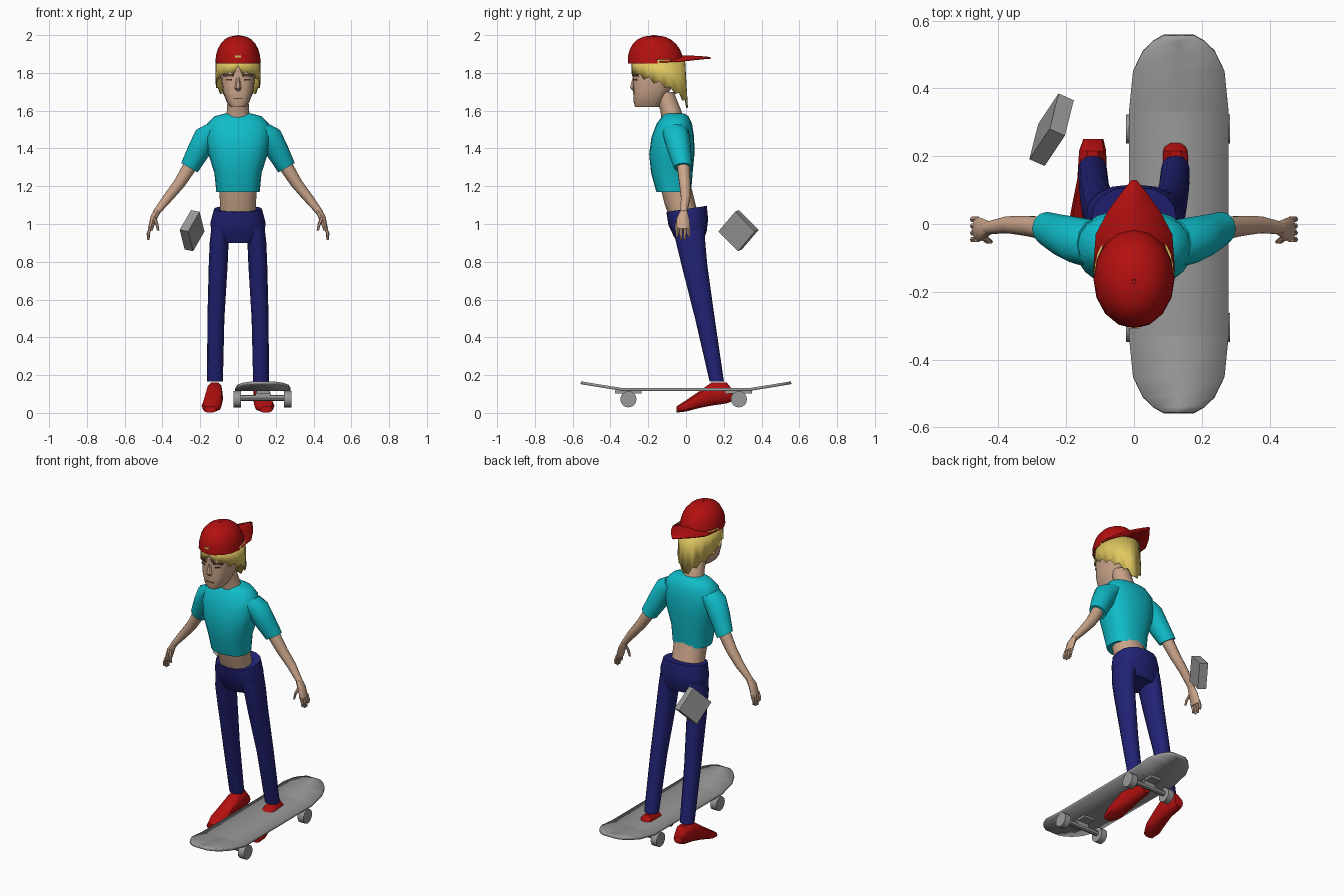
import bpy, bmesh
from math import sin, cos, pi, radians, copysign
from mathutils import Vector, Matrix, Euler

default = bpy.data.objects.get("Cube")
if default:
    bpy.data.objects.remove(default, do_unlink=True)

X, Y, Z = Vector((1, 0, 0)), Vector((0, 1, 0)), Vector((0, 0, 1))


def material(name, red, green, blue):
    mat = bpy.data.materials.new(name)
    mat.use_nodes = True
    mat.diffuse_color = (red, green, blue, 1)
    shader = next(n for n in mat.node_tree.nodes if n.type == 'BSDF_PRINCIPLED')
    shader.inputs["Base Color"].default_value = (red, green, blue, 1)
    return mat


skin = material("skin", .6, .38, .26)
hair_yellow = material("hair yellow", .75, .58, .12)
cap_red = material("red", .45, .005, .005)
shirt_cyan = material("cyan", .005, .5, .58)
trouser_blue = material("navy blue", .016, .016, .18)
board_grey = material("grey", .32, .32, .32)
brow_brown = material("dark brown", .1, .05, .03)


def finish(name, bm, mat, mirror=False, thickness=0, angle=40):
    """Turn a bmesh into a shaded object, optionally mirrored across x."""
    bmesh.ops.recalc_face_normals(bm, faces=bm.faces[:])
    mesh = bpy.data.meshes.new(name)
    bm.to_mesh(mesh)
    bm.free()
    mesh.materials.append(mat)
    obj = bpy.data.objects.new(name, mesh)
    bpy.context.collection.objects.link(obj)
    bpy.ops.object.select_all(action='DESELECT')
    obj.select_set(True)
    bpy.context.view_layer.objects.active = obj
    bpy.ops.object.shade_smooth_by_angle(angle=radians(angle))
    if thickness:
        solid = obj.modifiers.new("thickness", 'SOLIDIFY')
        solid.thickness = thickness
        solid.offset = 0
    if mirror:
        obj.modifiers.new("mirror", 'MIRROR')
    return obj


def loft(name, mat, rings, u=X, v=Y, sides=12, power=1, mirror=False):
    """Skin closed rings given as (x, y, z, radius along u, radius along v)."""
    bm = bmesh.new()
    loops = []
    for x, y, z, a, b in rings:
        loop = []
        for i in range(sides):
            t = 2 * pi * i / sides
            c, s = (copysign(abs(k) ** power, k) for k in (cos(t), sin(t)))
            loop.append(bm.verts.new(Vector((x, y, z)) + u * a * c + v * b * s))
        loops.append(loop)
    for low, high in zip(loops, loops[1:]):
        for i in range(sides):
            j = (i + 1) % sides
            bm.faces.new((low[i], low[j], high[j], high[i]))
    bm.faces.new(loops[0])
    bm.faces.new(loops[-1])
    return finish(name, bm, mat, mirror)


def box(name, mat, centre, size, turn=(0, 0, 0), mirror=False):
    bm = bmesh.new()
    rotation = Euler([radians(a) for a in turn]).to_matrix().to_4x4()
    place = Matrix.Translation(centre) @ rotation @ Matrix.Diagonal((*size, 1))
    bmesh.ops.create_cube(bm, size=1, matrix=place)
    return finish(name, bm, mat, mirror)


def sheet(name, mat, rows, centre_x, droop, thickness):
    """Plate from rows of (y, half width, z), bent down at its sides by droop."""
    bm = bmesh.new()
    previous = None
    for y, half, z in rows:
        row = [bm.verts.new((centre_x + half * k, y, z - droop * abs(half * k)))
               for k in (-1, 0, 1)]
        if previous:
            for i in range(2):
                bm.faces.new((previous[i], previous[i + 1], row[i + 1], row[i]))
        previous = row
    return finish(name, bm, mat, thickness=thickness, angle=5)


# Head, neck and face
loft("head", skin, [
    (0, -.205, 1.62, .04, .065), (0, -.2, 1.645, .06, .077),
    (0, -.185, 1.7, .08, .095), (0, -.16, 1.77, .09, .12),
    (0, -.155, 1.87, .095, .125)], power=.75, sides=16)
loft("neck", skin, [
    (0, -.07, 1.54, .075, .06), (0, -.08, 1.6, .058, .055),
    (0, -.12, 1.7, .055, .055)])
loft("nose", skin, [
    (0, -.278, 1.775, .008, .006), (0, -.282, 1.72, .018, .016),
    (0, -.275, 1.705, .012, .008)], sides=6)
box("eyebrows", brow_brown, (.05, -.269, 1.788), (.056, .009, .012), (0, 0, 27), True)
box("eyes", brow_brown, (.048, -.268, 1.763), (.032, .009, .007), (0, 0, 27), True)
box("mouth", brow_brown, (0, -.276, 1.665), (.05, .006, .005))

# Hair: a shell parted in front, with a ragged hem that lengthens to the back
bm = bmesh.new()
columns = 32
upper, lower = [], []
for i in range(columns):
    t = 2 * pi * i / columns
    turn = min(t, 2 * pi - t)
    hem = 1.8 - .2 * (turn / pi) ** 1.7 + (.018 if i % 2 == 0 else -.006)
    hem = 1.84 if i == 0 else hem
    shrink = 1 - .9 * max(0, 1.74 - hem)
    upper.append(bm.verts.new((.115 * sin(t), -.145 - .137 * cos(t), 1.87)))
    lower.append(bm.verts.new((.117 * sin(t) * shrink, -.14 - .147 * cos(t), hem)))
for i in range(columns):
    j = (i + 1) % columns
    bm.faces.new((upper[i], upper[j], lower[j], lower[i]))
finish("hair", bm, hair_yellow, thickness=.006)

# Backwards cap
dome = [(0, -.16, 1.85, .12, .148)]
for step in range(1, 7):
    t = step / 6 * pi / 2 * .97
    dome.append((0, -.16 - .01 * sin(t), 1.855 + .143 * sin(t),
                 .12 * cos(t) ** .8, .148 * cos(t) ** .8))
loft("cap", cap_red, dome, sides=16)
loft("cap_button", cap_red, [(0, -.17, 1.99, .009, .01), (0, -.17, 2, .006, .007)], sides=8)
box("cap_opening", hair_yellow, (0, -.303, 1.886), (.03, .009, .01))
sheet("cap_brim", cap_red, [
    (-.14, .12, 1.885), (-.03, .112, 1.887), (.04, .075, 1.887),
    (.09, .038, 1.884), (.13, .006, 1.88)], 0, .22, .008)

# Shirt and waist
loft("waist", skin, [
    (0, -.005, 1.03, .1, .08), (0, -.03, 1.1, .095, .082),
    (0, -.055, 1.2, .1, .082)], power=.9)
loft("shirt", shirt_cyan, [
    (0, -.065, 1.17, .115, .092), (0, -.075, 1.27, .125, .11),
    (0, -.075, 1.37, .157, .12), (0, -.07, 1.46, .172, .113),
    (0, -.062, 1.53, .165, .094), (0, -.057, 1.57, .125, .07),
    (0, -.062, 1.585, .07, .052)], power=.85, sides=20)

# Arms hang outward; their rings face along the slope of the arm
across = Vector((.87, 0, .5))
loft("sleeves", shirt_cyan, [
    (.12, -.058, 1.5, .055, .07), (.165, -.05, 1.465, .066, .07),
    (.21, -.035, 1.385, .06, .062), (.257, -.014, 1.298, .05, .05)],
    u=across, mirror=True)
loft("arms", skin, [
    (.245, -.015, 1.32, .038, .036), (.31, -.006, 1.215, .031, .031),
    (.37, -.002, 1.14, .026, .026), (.432, -.012, 1.062, .018, .019)],
    u=across, sides=10, mirror=True)
loft("palms", skin, [
    (.425, -.012, 1.072, .018, .019), (.448, -.016, 1.03, .018, .033),
    (.465, -.016, .97, .013, .038)], u=across, sides=8, mirror=True)
for finger in range(4):
    y = -.046 + .02 * finger
    tip = .915 if finger in (1, 2) else .93
    loft("finger_%d" % (finger + 1), skin, [
        (.462, y, .985, .009, .009), (.475, y, .95, .009, .009),
        (.474, y, tip, .006, .006)], sides=6, mirror=True)
loft("thumbs", skin, [
    (.445, -.038, 1.035, .011, .01), (.43, -.05, 1, .009, .009),
    (.422, -.052, .965, .006, .006)], sides=6, mirror=True)

# Trousers: tilted waistband and hips, then two slanting legs
tilted = Vector((0, 1, .15))
loft("trouser_hips", trouser_blue, [
    (0, .025, .91, .11, .07), (0, .022, .95, .143, .088),
    (0, .012, 1.01, .145, .105), (0, .003, 1.08, .127, .107)],
    v=tilted, power=.85, sides=16)
loft("trouser_legs", trouser_blue, [
    (.122, .163, .165, .042, .038), (.117, .1, .5, .045, .052),
    (.105, .045, .78, .05, .068), (.1, .025, .9, .05, .077),
    (.082, .015, .99, .058, .085)], power=.9, mirror=True)

# Shoes, heel to toe
loft("shoes", cap_red, [
    (.12, .25, .09, .03, .028), (.122, .215, .106, .04, .058),
    (.124, .135, .1, .043, .064), (.13, .07, .07, .05, .046),
    (.14, 0, .037, .053, .031), (.148, -.05, .018, .033, .017)],
    v=Z, sides=10, power=.8, mirror=True)

# Skateboard deck with both ends kicked up
middle = .132
tail = [(.557, .045, .16), (.54, .075, .157), (.51, .106, .152),
        (.45, .135, .142), (.33, .147, .123)]
nose_rows = [(-y, half, z) for y, half, z in tail]
sheet("deck", board_grey, nose_rows + tail[::-1], middle, 0, .015)


def rod(name, start, end, y, z, radius, sides):
    loft(name, board_grey, [(start, y, z, radius, radius), (end, y, z, radius, radius)],
         u=Y, v=Z, sides=sides)


# Trucks and wheels
for label, y in (("front", -.305), ("rear", .28)):
    box(label + "_truck_plate", board_grey, (middle, y, .11), (.07, .14, .015))
    box(label + "_truck_hanger", board_grey, (middle, y, .093), (.08, .03, .03))
    rod(label + "_axle", 0, middle * 2, y, .08, .016, 8)
    for side, x in (("right", -.023), ("left", .243)):
        rod(label + "_" + side + "_wheel", x, x + .04, y, .072, .043, 16)

# Floating flat case behind the right hip
box("flat_case", board_grey, (-.243, .278, .965), (.05, .15, .15), (45, 10, -24))
